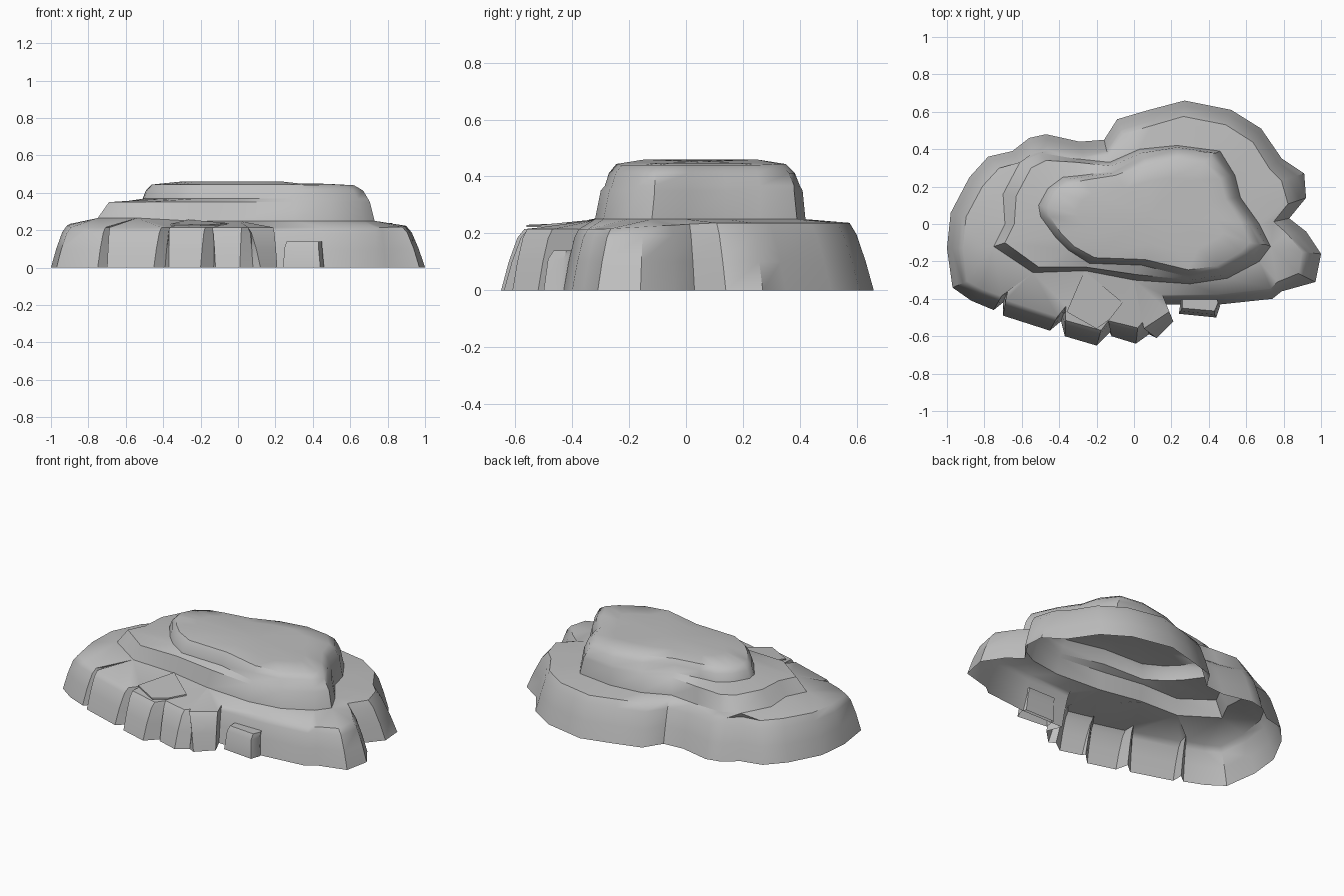
import bpy, math
from mathutils import Vector

if "Cube" in bpy.data.objects:
    bpy.data.objects.remove(bpy.data.objects["Cube"])

stone = bpy.data.materials.new("grey stone")
stone.diffuse_color = (0.52, 0.52, 0.52, 1)
stone.use_nodes = True
stone.node_tree.nodes["Principled BSDF"].inputs["Base Color"].default_value = stone.diffuse_color


def make(name, verts, faces):
    mesh = bpy.data.meshes.new(name)
    mesh.from_pydata(verts, [], faces)
    mesh.materials.append(stone)
    mesh.update()
    obj = bpy.data.objects.new(name, mesh)
    bpy.context.collection.objects.link(obj)
    bpy.ops.object.select_all(action='DESELECT')
    obj.select_set(True)
    bpy.context.view_layer.objects.active = obj
    bpy.ops.object.shade_smooth_by_angle(angle=math.radians(42))
    return obj


def loft(loops):
    """Quads between rings that share a point count."""
    n = len(loops[0])
    verts = [p for ring in loops for p in ring]
    faces = [(k * n + i, k * n + (i + 1) % n, (k + 1) * n + (i + 1) % n, (k + 1) * n + i)
             for k in range(len(loops) - 1) for i in range(n)]
    return verts, faces


def stitch(a, b, oa, ob):
    """Triangles between two rings of different counts, by shortest diagonal."""
    na, nb = len(a), len(b)
    s = min(range(nb), key=lambda j: (b[j] - a[0]).length)
    i = j = 0
    tris = []
    while i < na or j < nb:
        p, q = a[i % na], b[(s + j) % nb]
        p2, q2 = a[(i + 1) % na], b[(s + j + 1) % nb]
        if j >= nb or (i < na and (p2 - q).length <= (q2 - p).length):
            tris.append((oa + i % na, oa + (i + 1) % na, ob + (s + j) % nb))
            i += 1
        else:
            tris.append((oa + i % na, ob + (s + j + 1) % nb, ob + (s + j) % nb))
            j += 1
    return tris


# Ground outline of the shelf, anticlockwise from the right
outline = [(1.0, -.16), (.92, -.04), (.83, .03), (.92, .14), (.91, .27), (.79, .35),
           (.68, .51), (.52, .61), (.27, .66), (.08, .61), (-.09, .56), (-.16, .45),
           (-.29, .44), (-.47, .48), (-.56, .46), (-.65, .39), (-.78, .36), (-.88, .25),
           (-.98, .06), (-1.0, -.13), (-.97, -.34), (-.87, -.41), (-.75, -.46), (-.70, -.42),
           (-.70, -.49), (-.45, -.57), (-.39, -.52), (-.37, -.60), (-.20, -.65), (-.13, -.58),
           (-.12, -.60), (.01, -.64), (.08, -.59), (.12, -.61), (.21, -.52), (.17, -.43),
           (.46, -.43), (.74, -.40), (.79, -.36), (.97, -.31)]

# Foot of the upper terrace, ledge edge, step foot, and brow of the top tier
foot = [(.73, -.12), (.67, 0), (.57, .14), (.54, .26), (.46, .39), (.23, .42), (.03, .40),
        (-.13, .33), (-.32, .35), (-.50, .38), (-.61, .33), (-.70, .16), (-.69, 0),
        (-.75, -.12), (-.54, -.26), (-.26, -.25), (0, -.30), (.30, -.32), (.50, -.29), (.67, -.20)]
ledge = [(.705, -.11), (.64, .01), (.55, .14), (.52, .26), (.44, .38), (.23, .41), (.04, .38),
         (-.12, .31), (-.31, .33), (-.47, .34), (-.55, .30), (-.63, .15), (-.64, 0),
         (-.69, -.10), (-.51, -.23), (-.26, -.23), (.01, -.27), (.30, -.30), (.49, -.27), (.65, -.18)]
step = [(.695, -.11), (.63, .01), (.54, .14), (.51, .26), (.43, .38), (.23, .40), (.05, .37),
        (-.12, .28), (-.28, .26), (-.38, .25), (-.46, .19), (-.51, .10), (-.50, .04),
        (-.42, -.07), (-.35, -.14), (-.24, -.21), (.04, -.22), (.30, -.285), (.48, -.26), (.64, -.17)]
brow = [(.62, -.10), (.57, .01), (.49, .13), (.46, .24), (.38, .33), (.23, .35), (.06, .32),
        (-.10, .26), (-.26, .235), (-.35, .215), (-.42, .17), (-.46, .09), (-.45, .04),
        (-.39, -.05), (-.32, -.12), (-.21, -.18), (.06, -.19), (.29, -.245), (.44, -.225), (.57, -.15)]


def ring(points, z):
    return [Vector((x, y, z(x, y) if callable(z) else z)) for x, y in points]


def inset(points, d):
    """Moves an outline inward along its smoothed normals, less at the front right."""
    n = len(points)
    out = []
    for i, (x, y) in enumerate(points):
        a, b = points[i - 2], points[(i + 2) % n]
        t = Vector((b[0] - a[0], b[1] - a[1])).normalized()
        k = .65 if x > .16 and y < -.35 and x < .8 else 1.0
        if x > .85:                      # spurs on the right lean back further
            k = 1.5 if y > .2 else 1.2
        out.append((x - t.y * d * k, y + t.x * d * k))
    return out


def back(y):
    return max(0.0, min(1.0, (y + .3) / .4))


# Shelf: sloping cliff wall, rounded rim, and top running in to the terrace foot
foot_ring = ring(foot, lambda x, y: .25 + .015 * (x < -.4))
wall = [ring(outline, 0),
        ring(inset(outline, .028), .10),
        ring(inset(outline, .06), lambda x, y: .185 + .01 * back(y)),
        ring(inset(outline, .085), lambda x, y: .215 + .022 * back(y))]
verts, faces = loft(wall)
n = len(outline)
faces += stitch(wall[-1], foot_ring, 3 * n, 4 * n)
make("rock_shelf", verts + foot_ring, faces)

# Upper terrace: low ledge on the left, steep wall on the right, gently domed top
shoulder = [(a + (c - a) * .35, b + (d - b) * .35) for (a, b), (c, d) in zip(step, brow)]
crown = [(.10 + (x - .10) * .72, .05 + (y - .05) * .66) for x, y in brow]
tiers = [foot_ring,
         ring(ledge, .35),
         ring(step, .368),
         ring(shoulder, .412),
         ring(brow, lambda x, y: .44 + .004 * (x < .4)),
         ring(crown, lambda x, y: .460 - .012 * (x > .3))]
verts, faces = loft(tiers)
m = len(foot)
top = (len(tiers) - 1) * m
verts.append(Vector((.10, .05, .452)))
faces += [(top + i, top + (i + 1) % m, top + m) for i in range(m)]
make("upper_terrace", verts, faces)

# Cracked slab fanning out from the terrace foot
slab = [(-.265, -.25), (-.36, -.47), (-.20, -.56), (-.13, -.51), (-.06, -.42)]
lower = ring(slab, lambda x, y: .222 + .10 * max(0, y + .51))
upper = ring(slab, lambda x, y: .230 + .10 * max(0, y + .51))
verts, faces = loft([lower, upper])
make("cracked_slab", verts, faces + [(5, 6, 7, 8, 9)])

# Small block leaning on the front cliff
block = [ring([(.25, -.41), (.24, -.48), (.44, -.50), (.46, -.44), (.45, -.41)], 0),
         ring([(.25, -.405), (.25, -.465), (.43, -.485), (.45, -.43), (.44, -.405)], .11),
         ring([(.26, -.39), (.26, -.45), (.43, -.465), (.45, -.42), (.44, -.39)], .14)]
verts, faces = loft(block)
make("front_block", verts, faces + [(10, 11, 12, 13, 14)])
